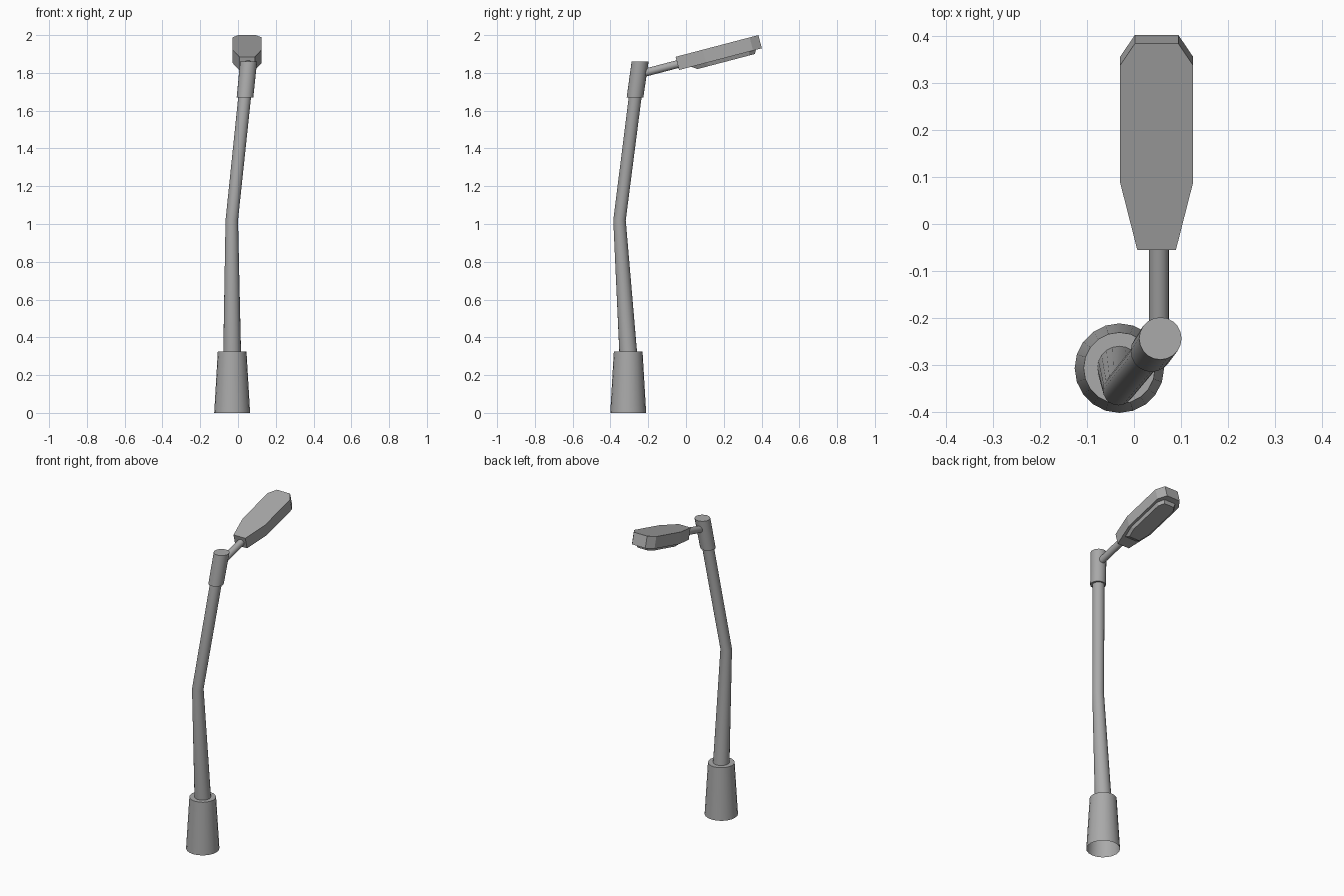
import bpy, bmesh, math
from mathutils import Vector

if "Cube" in bpy.data.objects:
    bpy.data.objects.remove(bpy.data.objects["Cube"])

grey = bpy.data.materials.new("grey_metal")
grey.diffuse_color = (0.40, 0.40, 0.40, 1)
grey.use_nodes = True
grey.node_tree.nodes["Principled BSDF"].inputs["Base Color"].default_value = grey.diffuse_color
SIDES = 20


def finish(name, bm, smooth):
    bmesh.ops.recalc_face_normals(bm, faces=bm.faces)
    me = bpy.data.meshes.new(name)
    bm.to_mesh(me)
    bm.free()
    me.materials.append(grey)
    ob = bpy.data.objects.new(name, me)
    bpy.context.collection.objects.link(ob)
    if smooth:
        bpy.ops.object.select_all(action='DESELECT')
        ob.select_set(True)
        bpy.context.view_layer.objects.active = ob
        bpy.ops.object.shade_smooth_by_angle(angle=math.radians(30))
    return ob


def loft(name, loops, cap_start=True, cap_end=True, smooth=False):
    """Skin a list of equal-length point loops."""
    bm = bmesh.new()
    rings = [[bm.verts.new(p) for p in loop] for loop in loops]
    n = len(rings[0])
    for a, b in zip(rings, rings[1:]):
        for i in range(n):
            j = (i + 1) % n
            bm.faces.new((a[i], a[j], b[j], b[i]))
    if cap_start:
        bm.faces.new(rings[0][::-1])
    if cap_end:
        bm.faces.new(rings[-1])
    return finish(name, bm, smooth)


def tube(name, stations, **kw):
    """Round post with level rings; stations are (x, y, z, radius)."""
    ang = [2 * math.pi * i / SIDES for i in range(SIDES)]
    return loft(name, [[(x + r * math.cos(a), y + r * math.sin(a), z) for a in ang]
                       for x, y, z, r in stations], smooth=True, **kw)


# Tapered foot, open underneath
tube("base", [(-0.031, -0.306, 0, 0.095), (-0.031, -0.306, 0.325, 0.076)], cap_start=False)

# Bent pole
tube("pole", [(-0.031, -0.306, 0.32, 0.047), (-0.033, -0.352, 1.02, 0.033),
              (0.036, -0.268, 1.68, 0.034)])

# Sleeve at the pole head
tube("sleeve", [(0.037, -0.270, 1.67, 0.044), (0.056, -0.243, 1.86, 0.045)])

# Tilted frame shared by arm and lamp: u along, w across, d down from the top face
TILT = math.radians(14.7)
ORIGIN = Vector((0.048, -0.055, 1.885))
U = Vector((0, math.cos(TILT), math.sin(TILT)))
D = Vector((0, math.sin(TILT), -math.cos(TILT)))
W = Vector((1, 0, 0))


def place(u, w, d):
    return ORIGIN + U * u + W * w + D * d


def outline(half, d):
    """Mirror (u, half width) points into a closed outline at depth d."""
    return ([place(u, w, d) for u, w in half] +
            [place(u, -w, d) for u, w in reversed(half)])


# Arm
ang = [2 * math.pi * i / SIDES for i in range(SIDES)]
loft("arm", [[place(u, 0.005 + 0.021 * math.cos(a), 0.040 + 0.021 * math.sin(a))
              for a in ang] for u in (-0.18, 0.01)], smooth=True)

# Lamp housing
body = [(0, 0.041), (0.148, 0.0775), (0.405, 0.0775), (0.453, 0.046)]
loft("lamp_housing", [outline(body, 0), outline(body, 0.072)])

# Lens plate hanging under the housing
rim = [(0.065, 0.040), (0.148, 0.062), (0.385, 0.062), (0.422, 0.038)]
low = [(0.095, 0.036), (0.158, 0.054), (0.378, 0.054), (0.410, 0.034)]
loft("lamp_lens", [outline(rim, 0.070), outline(low, 0.092)])
